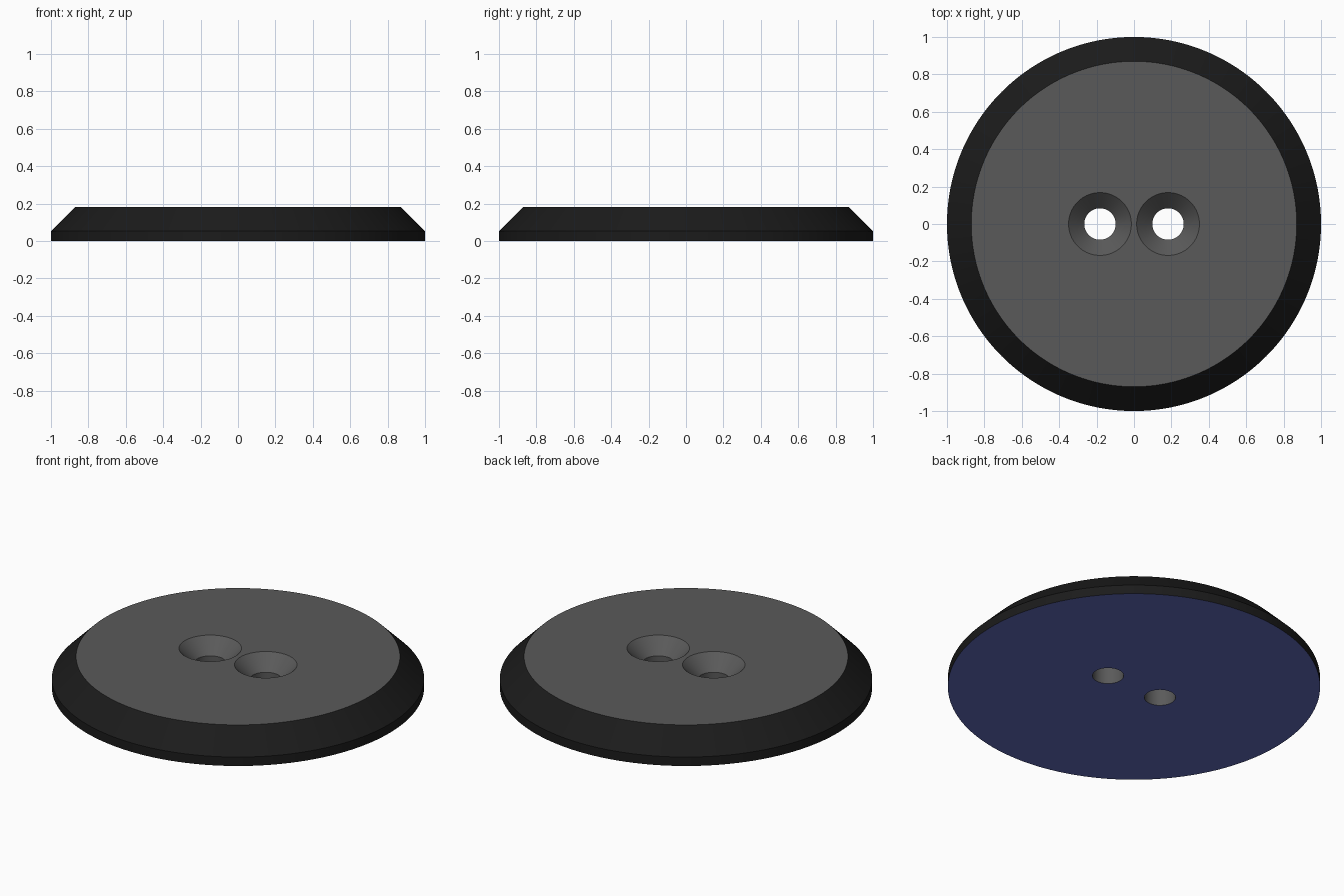
import bpy, bmesh, math

if "Cube" in bpy.data.objects:
    bpy.data.objects.remove(bpy.data.objects["Cube"])


def material(name, rgb):
    m = bpy.data.materials.new(name)
    m.diffuse_color = (*rgb, 1)
    m.use_nodes = True
    m.node_tree.nodes["Principled BSDF"].inputs["Base Color"].default_value = m.diffuse_color
    return m


def lathe(name, profile, x=0, segments=128):
    """Closed solid turned around a vertical axis from (radius, z) points."""
    bm = bmesh.new()
    rings = []
    for r, z in profile:
        rings.append([bm.verts.new((x + r * math.cos(2 * math.pi * i / segments),
                                    r * math.sin(2 * math.pi * i / segments), z))
                      for i in range(segments)])
    for a, b in zip(rings, rings[1:]):
        for i in range(segments):
            j = (i + 1) % segments
            bm.faces.new((a[i], a[j], b[j], b[i]))
    bm.faces.new(rings[0][::-1])
    bm.faces.new(rings[-1])
    mesh = bpy.data.meshes.new(name)
    bm.to_mesh(mesh)
    bm.free()
    ob = bpy.data.objects.new(name, mesh)
    bpy.context.collection.objects.link(ob)
    return ob


TOP, RIM, FLAT = 0.183, 0.053, 0.87

# Round body with a chamfered rim
disc = lathe("bevelled_disc", [(1, 0), (1, RIM), (FLAT, TOP)], segments=192)

# Two countersunk screw holes
bpy.context.view_layer.objects.active = disc
for x in (-0.182, 0.182):
    cutter = lathe("hole_cutter", [(0.084, -0.1), (0.084, TOP - 0.084),
                                   (0.168, TOP), (0.168, TOP + 0.1)], x, 96)
    cutter.hide_render = True
    mod = disc.modifiers.new("hole", 'BOOLEAN')
    mod.operation, mod.solver, mod.object = 'DIFFERENCE', 'EXACT', cutter
    bpy.ops.object.modifier_apply(modifier=mod.name)
    bpy.data.objects.remove(cutter)

# Grey face and holes, black rim, blue underside
disc.data.materials.clear()
for m in (material("grey_face", (0.102, 0.102, 0.102)),
          material("black_rim", (0.011, 0.011, 0.011)),
          material("blue_underside", (0.118, 0.145, 0.49))):
    disc.data.materials.append(m)
for p in disc.data.polygons:
    if p.normal.z < -0.9:
        p.material_index = 2
    elif p.normal.z < 0.9 and p.center.xy.length > 0.8:
        p.material_index = 1
    else:
        p.material_index = 0

disc.select_set(True)
bpy.ops.object.shade_smooth_by_angle(angle=math.radians(30))
